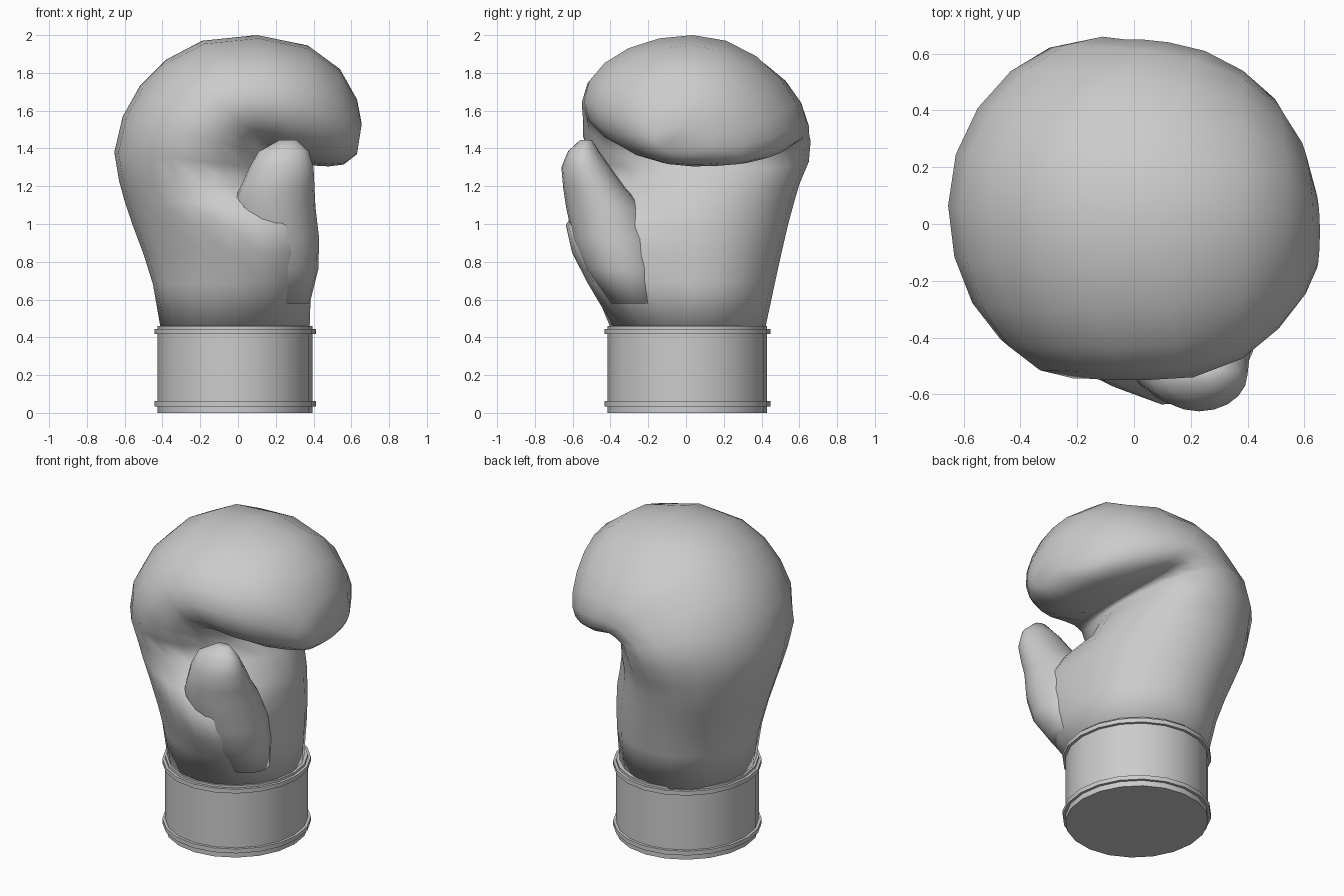
import bpy, bmesh
from math import sin, cos, pi, radians

cube = bpy.data.objects.get("Cube")
if cube:
    bpy.data.objects.remove(cube, do_unlink=True)

SIDES = 20

# One plain grey for the whole glove
grey = bpy.data.materials.new("plain_grey")
grey.use_nodes = True
grey.diffuse_color = (0.6, 0.6, 0.6, 1)
for node in grey.node_tree.nodes:
    if node.type == 'BSDF_PRINCIPLED':
        node.inputs["Base Color"].default_value = grey.diffuse_color


def loft(name, rings, sharp_angle):
    """Skin a list of equal-length rings, cap both ends and smooth it."""
    bm = bmesh.new()
    loops = [[bm.verts.new(point) for point in ring] for ring in rings]
    for low, high in zip(loops, loops[1:]):
        count = len(low)
        for i in range(count):
            j = (i + 1) % count
            bm.faces.new((low[i], low[j], high[j], high[i]))
    bm.faces.new(list(reversed(loops[0])))
    bm.faces.new(loops[-1])
    bmesh.ops.recalc_face_normals(bm, faces=bm.faces[:])
    mesh = bpy.data.meshes.new(name)
    bm.to_mesh(mesh)
    bm.free()
    mesh.materials.append(grey)
    obj = bpy.data.objects.new(name, mesh)
    bpy.context.collection.objects.link(obj)
    bpy.ops.object.select_all(action='DESELECT')
    obj.select_set(True)
    bpy.context.view_layer.objects.active = obj
    bpy.ops.object.shade_smooth_by_angle(angle=radians(sharp_angle))


def ellipse(x0, x1, y0, y1, z):
    """Level ring that fills the given x and y limits."""
    angles = [2 * pi * i / SIDES for i in range(SIDES)]
    return [((x0 + x1) / 2 + (x1 - x0) / 2 * cos(a),
             (y0 + y1) / 2 + (y1 - y0) / 2 * sin(a), z) for a in angles]


def bent_ring(knuckle, palm, y0, y1, swell, bend):
    """Tilted ring from knuckle to palm; swell pushes out the thumb side, bend skews the flanks."""
    ring = []
    for i in range(SIDES):
        a = 2 * pi * i / SIDES
        along = cos(a) - bend * (.42 if sin(a) > 0 else .04) * sin(a) ** 2
        x, z = [(k + p) / 2 + (k - p) / 2 * along for k, p in zip(knuckle, palm)]
        y = (y0 + y1) / 2 + (y1 - y0) / 2 * sin(a)
        push = swell * max(0, -sin(a)) * (1 - cos(a)) ** 2 / 2
        ring.append((x + .3 * push, y - push, z))
    return ring


# Hand and curled fist: knuckle (x, z), palm (x, z), y limits, thumb swell
hand_sections = [
    ((-.41, .45), (.38, .45), -.40, .42, 0),
    ((-.45, .68), (.38, .69), -.42, .47, .15),
    ((-.50, .84), (.37, .85), -.43, .505, .24),
    ((-.56, 1.0), (.35, .99), -.44, .54, .27),
    ((-.60, 1.12), (.32, 1.09), -.46, .57, .17),
    ((-.63, 1.23), (.28, 1.19), -.485, .60, -.06),
    ((-.655, 1.38), (.22, 1.29), -.52, .65, -.05),
    ((-.61, 1.57), (.17, 1.36), -.545, .66, 0),
    ((-.52, 1.73), (.17, 1.385), -.545, .65, 0),
    ((-.38, 1.87), (.20, 1.38), -.55, .65, 0),
    ((-.19, 1.97), (.25, 1.355), -.55, .64, 0),
    ((.10, 2.0), (.31, 1.33), -.54, .61, 0),
    ((.37, 1.945), (.39, 1.31), -.475, .54, 0),
    ((.54, 1.82), (.48, 1.305), -.37, .44, 0),
    ((.63, 1.66), (.56, 1.315), -.26, .30, 0),
    ((.655, 1.53), (.63, 1.37), -.16, .12, 0),
]
loft("hand_and_fist",
     [bent_ring(*section, bend=min(1, max(-.2, (i - 5) / 3)))
      for i, section in enumerate(hand_sections)], 180)

# Thumb: x limits, y limits, height
thumb_sections = [
    (.08, .38, -.40, -.12, .58),
    (.05, .425, -.53, -.14, .76),
    (.0, .43, -.60, -.16, .92),
    (-.04, .41, -.635, -.23, 1.09),
    (.01, .405, -.65, -.32, 1.19),
    (.06, .40, -.66, -.40, 1.30),
    (.11, .375, -.625, -.46, 1.385),
    (.22, .31, -.56, -.50, 1.445),
]
loft("thumb", [ellipse(*section) for section in thumb_sections], 180)

# Straight wrist cuff with two raised bands
cuff_limits = (-.425, .395, -.415, .43)


def cuff_part(name, bottom, top, grow=0):
    limits = [v + grow * (1 if i % 2 else -1) for i, v in enumerate(cuff_limits)]
    loft(name, [ellipse(*limits, z) for z in (bottom, top)], 40)


cuff_part("wrist_cuff", 0, .46)
cuff_part("lower_band", .035, .062, .017)
cuff_part("upper_band", .418, .445, .017)
